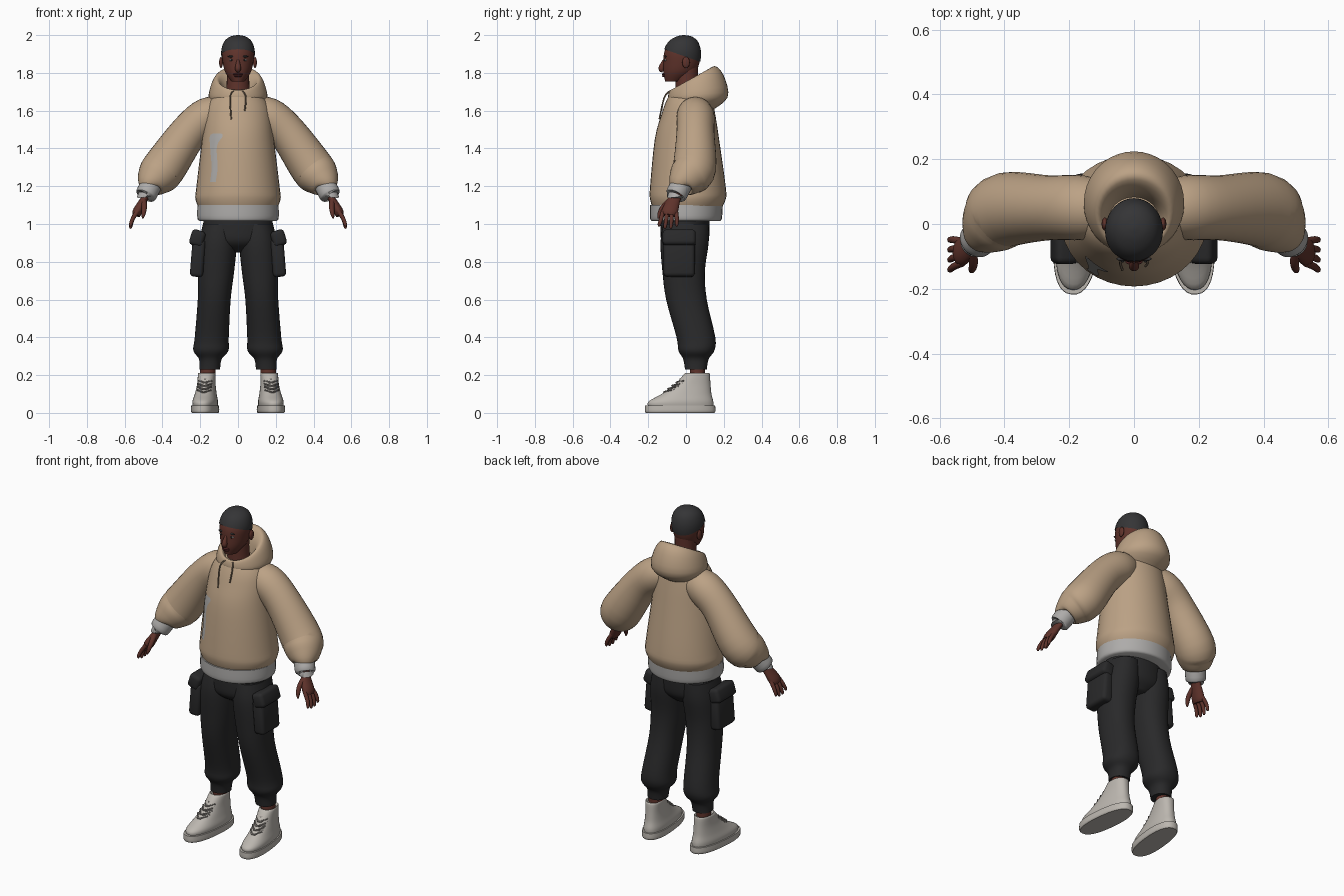
import bpy, bmesh, math
from mathutils import Vector, Matrix
from mathutils.bvhtree import BVHTree

if "Cube" in bpy.data.objects:
    bpy.data.objects.remove(bpy.data.objects["Cube"])


def material(name, red, green, blue):
    mat = bpy.data.materials.new(name)
    mat.use_nodes = True
    mat.diffuse_color = (red, green, blue, 1)
    shader = mat.node_tree.nodes["Principled BSDF"]
    shader.inputs["Base Color"].default_value = (red, green, blue, 1)
    shader.inputs["Roughness"].default_value = 0.8
    return mat


SKIN = material("brown skin", .115, .033, .024)
LIPS = material("dark lips", .09, .02, .02)
HAIR = material("charcoal hair", .035, .035, .037)
WHITE = material("eye white", .55, .5, .46)
TAN = material("tan fleece", .5, .36, .235)
GREY = material("grey rib knit", .42, .41, .4)
CORD = material("brown cord", .22, .16, .11)
BLACK = material("black cotton", .022, .022, .023)
CANVAS = material("off white canvas", .5, .47, .43)
LACE = material("shoe lace grey", .25, .23, .21)


def finish(name, bm, mat, mirror=False):
    """Turn a bmesh into a smooth shaded object, mirrored across x if asked."""
    bmesh.ops.recalc_face_normals(bm, faces=bm.faces[:])
    mesh = bpy.data.meshes.new(name)
    bm.to_mesh(mesh)
    bm.free()
    mesh.materials.append(mat)
    for polygon in mesh.polygons:
        polygon.use_smooth = True
    mesh.set_sharp_from_angle(angle=math.radians(50))
    part = bpy.data.objects.new(name, mesh)
    bpy.context.collection.objects.link(part)
    if mirror:
        part.modifiers.new("mirror", "MIRROR")
    return part


def smooth_path(stations, steps=4):
    """Pass a Catmull-Rom spline through the stations."""
    points = [Vector(station) for station in stations]
    padded = [points[0]] + points + [points[-1]]
    path = []
    for before, start, end, after in zip(padded, padded[1:], padded[2:], padded[3:]):
        leave, arrive = (end - before) / 2, (after - start) / 2
        for step in range(steps):
            t = step / steps
            ease = t * t * (3 - 2 * t)
            path.append(start.lerp(end, ease) + leave * t * (1 - t) ** 2 - arrive * t * t * (1 - t))
    return path + [points[-1]]


def skin(rings, caps=True):
    bm = bmesh.new()
    loops = [[bm.verts.new(corner) for corner in ring] for ring in rings]
    for low, high in zip(loops, loops[1:]):
        for j in range(len(low)):
            bm.faces.new((low[j - 1], low[j], high[j], high[j - 1]))
    if caps:
        bm.faces.new(loops[0])
        bm.faces.new(loops[-1])
    return bm


def circle(sides, power=2):
    """Unit circle, squared off when the power is above two."""
    for j in range(sides):
        angle = math.tau * j / sides
        yield [math.copysign(abs(v) ** (2 / power), v) for v in (math.cos(angle), math.sin(angle))]


def stack(stations, x=0, lean=0, power=2, caps=True):
    """Loft rings of (half width, front y, back y, front z, back z if tilted)."""
    rings = []
    for half, front, back, low, *high in smooth_path(stations):
        rear = high[0] if high else low
        rings.append([(x + lean * low + half * s, (front + back + (front - back) * c) / 2,
                       (low + rear + (low - rear) * c) / 2) for c, s in circle(36, power)])
    return skin(rings, caps)


def tube(stations, sides=24, flat=1):
    """Loft a round or flattened section along a path of (x, y, z, radius)."""
    path = smooth_path(stations)
    spots = [Vector(p[:3]) for p in path]
    rings = []
    for i, spot in enumerate(spots):
        along = (spots[min(i + 1, len(spots) - 1)] - spots[max(i - 1, 0)]).normalized()
        wide = (Vector((0, 1, 0)) - along * along.y).normalized()
        thin = along.cross(wide) * flat
        rings.append([spot + (wide * c + thin * s) * path[i][3] for c, s in circle(sides)])
    return skin(rings)


def ball(name, place, size, mat, mirror=False):
    bm = bmesh.new()
    matrix = Matrix.Translation(place) @ Matrix.Diagonal((*size, 1))
    bmesh.ops.create_uvsphere(bm, u_segments=20, v_segments=12, radius=1, matrix=matrix)
    finish(name, bm, mat, mirror)


def box(name, place, size, tilt, mat):
    bm = bmesh.new()
    matrix = Matrix.Translation(place) @ Matrix.Rotation(tilt, 4, "Y") @ Matrix.Diagonal((*size, 1))
    bmesh.ops.create_cube(bm, size=1, matrix=matrix)
    bmesh.ops.bevel(bm, geom=bm.edges[:], offset=.02, segments=3, affect="EDGES", profile=.5)
    finish(name, bm, mat, True)


# Head, with a thin hair shell cut along a sloping hairline
head = [(.035, -.11, -.02, 1.755), (.066, -.12, .045, 1.8), (.08, -.12, .07, 1.85), (.085, -.115, .075, 1.91),
        (.07, -.09, .06, 1.96), (.04, -.05, .03, 1.987), (.002, -.014, -.01, 1.996)]
finish("head", stack(head), SKIN)
gap = .004
hair = stack([(half + gap, front - gap, back + gap, z + gap) for half, front, back, z in head])
bmesh.ops.bisect_plane(hair, geom=hair.verts[:] + hair.edges[:] + hair.faces[:],
                       plane_co=(0, 0, 1.885), plane_no=(0, .35, 1), clear_inner=True)
finish("hair", hair, HAIR)
finish("neck", tube([(0, .01, 1.64, .07), (0, .005, 1.74, .06), (0, .005, 1.84, .06)]), SKIN)

# Face
ball("ear", (.09, 0, 1.855), (.01, .02, .03), SKIN, True)
finish("nose", tube([(0, -.115, 1.87, .006), (0, -.13, 1.825, .016), (0, -.12, 1.81, .01)]), SKIN)
for name, z, width in (("upper_lip", 1.793, .026), ("lower_lip", 1.784, .022)):
    ball(name, (0, -.117, z), (width, .01, .006), LIPS)
for name, y, z, width, mat in (("eye", -.108, 1.868, .014, WHITE), ("pupil", -.113, 1.868, .006, HAIR),
                               ("eyebrow", -.108, 1.887, .02, HAIR)):
    ball(name, (.035, y, z), (width, .006, .005), mat, True)

# Hoodie body and ribbed hem
body = finish("hoodie_body", stack([
    (.2, -.17, .18, 1.07), (.225, -.19, .21, 1.13), (.22, -.19, .21, 1.2), (.19, -.165, .175, 1.45),
    (.175, -.13, .155, 1.58), (.15, -.105, .14, 1.65), (.1, -.08, .11, 1.7)]), TAN)
finish("hoodie_hem", stack([(.2, -.18, .18, 1.015), (.215, -.19, .19, 1.03), (.215, -.19, .195, 1.1)]), GREY)

# Hood: tilted rings rolled from the shoulders over the rim and down inside
finish("hood", stack([
    (.12, -.085, .12, 1.65, 1.59), (.155, -.095, .22, 1.67, 1.67), (.14, -.09, .2, 1.7, 1.785),
    (.115, -.08, .15, 1.71, 1.836), (.09, -.065, .1, 1.7, 1.78), (.07, -.04, .08, 1.66, 1.68)], caps=False), TAN)
for side, end in ((-1, 1.555), (1, 1.6)):
    finish("drawstring", tube([(side * .025, -.085, 1.705, gap), (side * .042, -.115, 1.67, gap),
                               (side * .036, end / 4 - .53, end, gap)], sides=10), CORD)

# Painted streak laid over the chest
tree = BVHTree.FromPolygons([v.co for v in body.data.vertices], [p.vertices[:] for p in body.data.polygons])
streak = bmesh.new()
rows = []
for x, z, half in smooth_path([(-.11, 1.48, .02), (-.115, 1.465, .034), (-.13, 1.41, .018),
                               (-.124, 1.3, .016), (-.133, 1.222, .015)]):
    across = [x + half * k / 3 for k in range(-3, 4)]
    hits = [tree.ray_cast(Vector((px, -1, z)), Vector((0, 1, 0)))[0] for px in across]
    rows.append([streak.verts.new((hit.x, hit.y - .003, hit.z)) for hit in hits])
for top, bottom in zip(rows, rows[1:]):
    for quad in zip(top, bottom, bottom[1:], top[1:]):
        streak.faces.new(quad)
finish("chest_streak", streak, GREY)

# Sleeves, cuffs and hands
finish("sleeve", tube([(.08, .04, 1.59, .08), (.16, .05, 1.57, .1), (.26, .05, 1.485, .1), (.39, .045, 1.3, .115),
                       (.432, .01, 1.25, .105), (.465, -.025, 1.21, .075), (.47, -.03, 1.2, .05)], sides=32), TAN, True)
finish("cuff", tube([(.45, -.015, 1.225, .056), (.487, -.052, 1.155, .056), (.49, -.055, 1.15, .035)]), GREY, True)
finish("palm", tube([(.475, -.04, 1.175, .032), (.495, -.06, 1.135, .032), (.53, -.085, 1.07, .043),
                     (.54, -.09, 1.045, .035)], flat=.6), SKIN, True)
for k in (-1.5, -.5, .5, 1.5):
    spread = k * .022
    tip = .97 + .011 * abs(k)
    finish("finger", tube([(.53, spread - .087, 1.07, .012), (.556, spread * 1.25 - .09, 1.03, .011),
                           (.568, spread * 1.4 - .095, tip + .012, .009), (.567, spread * 1.4 - .096, tip, gap)],
                          sides=12), SKIN, True)
finish("thumb", tube([(.5, -.08, 1.13, .015), (.496, -.12, 1.09, .014), (.5, -.14, 1.055, .011),
                      (.505, -.147, 1.03, gap)], sides=12), SKIN, True)

# Trousers and cargo pockets
finish("trouser_seat", stack([(.18, -.13, .125, 1.06), (.185, -.135, .125, .97), (.175, -.125, .115, .9),
                              (.06, -.06, .07, .85)]), BLACK)
finish("trouser_leg", stack([
    (.085, -.12, .12, 1), (.1, -.135, .12, .9), (.096, -.125, .1, .75), (.087, -.105, .11, .6),
    (.09, -.05, .155, .4), (.093, -.04, .15, .33), (.06, -.015, .12, .285), (.055, -.005, .11, .23)],
    x=.165, lean=-.065, power=2.2), BLACK, True)
box("cargo_pocket", (.213, -.036, .82), (.07, .165, .2), -.08, BLACK)
box("pocket_flap", (.215, -.036, .925), (.075, .175, .085), -.3, BLACK)

# Ankles and high-top shoes, toes turned slightly outward
finish("ankle", tube([(.16, .06, .17, .04), (.16, .06, .25, .04)]), SKIN, True)
upper = stack([(.062, -.2, .145, .03), (.065, -.2, .145, .06), (.056, -.13, .135, .1), (.048, -.06, .13, .15),
               (.045, -.005, .125, .21), (.035, .01, .11, .2)], power=2.3)
sole = stack([(half, -.148 - half, .085 + half, z) for half, z in ((.066, 0), (.071, .01), (.07, .04))], power=2.4)
shoe = [("shoe_upper", upper, CANVAS), ("shoe_sole", sole, CANVAS)]
for i in range(5):
    y, z = .022 * i - .115, .017 * i + .11
    for side in (-.036, .036):
        lace = tube([(side, y + .028, z - gap, gap), (0, y - gap, z, gap), (-side, y + .034, z + .01, gap)], sides=8)
        shoe.append(("shoe_lace", lace, LACE))
turn = Matrix.Translation((.165, .06, 0)) @ Matrix.Rotation(.1, 4, "Z") @ Matrix.Translation((0, -.06, 0))
for name, bm, mat in shoe:
    bm.transform(turn)
    finish(name, bm, mat, True)
